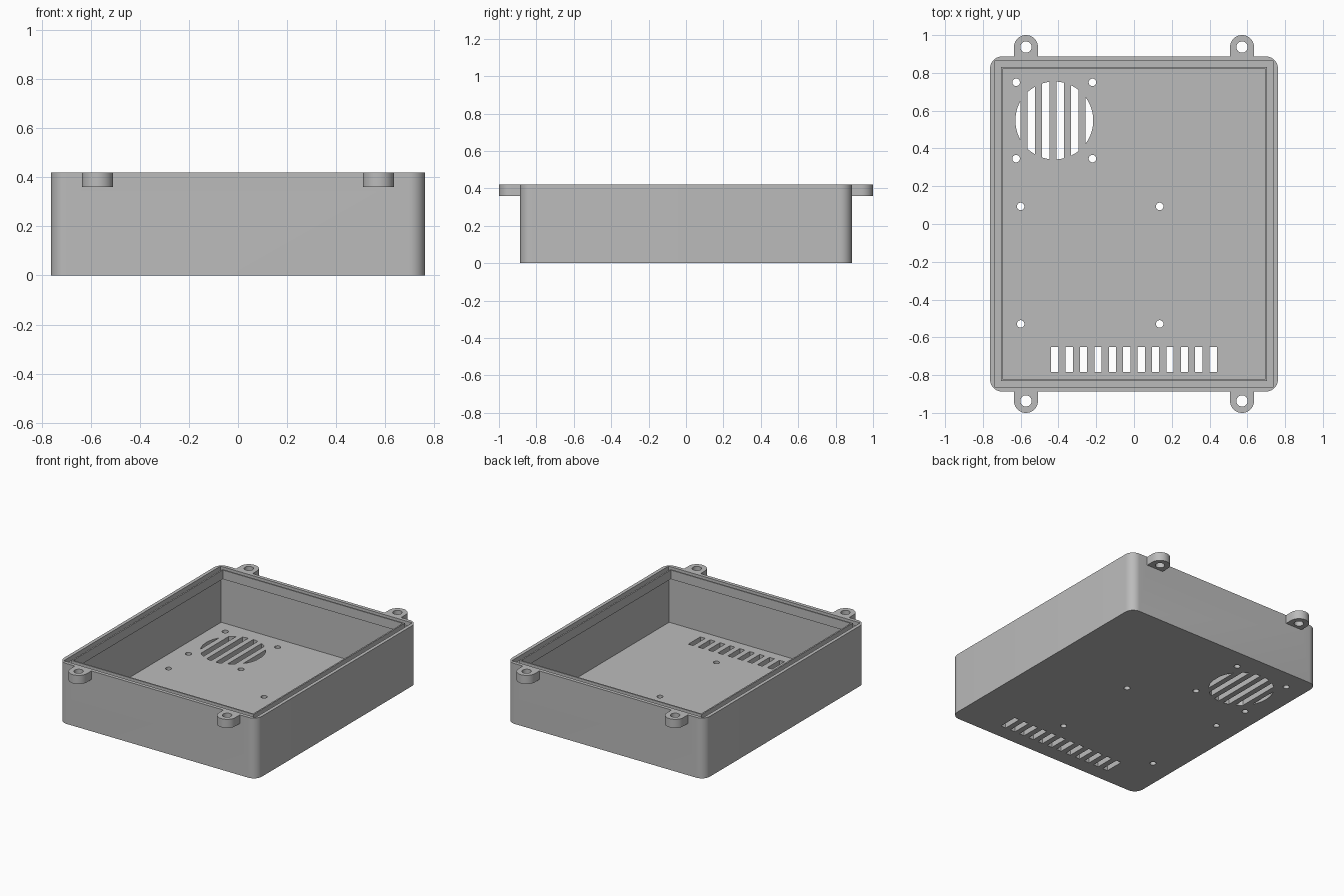
import bpy, bmesh, math

if "Cube" in bpy.data.objects:
    bpy.data.objects.remove(bpy.data.objects["Cube"])

HX, HY, TOP = 0.762, 0.887, 0.42     # outer half sizes and height
WALL, RIM_Z = 0.038, 0.357           # wall thickness, underside of thick rim

grey = bpy.data.materials.new("plain grey")
grey.diffuse_color = (0.5, 0.5, 0.5, 1)
grey.use_nodes = True
grey.node_tree.nodes["Principled BSDF"].inputs["Base Color"].default_value = grey.diffuse_color


def prism(name, pts, z0, z1):
    """Extrude a counter-clockwise outline from z0 to z1."""
    bm = bmesh.new()
    lo = [bm.verts.new((x, y, z0)) for x, y in pts]
    hi = [bm.verts.new((x, y, z1)) for x, y in pts]
    bm.faces.new(lo[::-1])
    bm.faces.new(hi)
    n = len(pts)
    for i in range(n):
        j = (i + 1) % n
        bm.faces.new((lo[i], lo[j], hi[j], hi[i]))
    me = bpy.data.meshes.new(name)
    bm.to_mesh(me)
    bm.free()
    ob = bpy.data.objects.new(name, me)
    bpy.context.collection.objects.link(ob)
    return ob


def rect(x0, x1, y0, y1):
    return [(x0, y0), (x1, y0), (x1, y1), (x0, y1)]


def arc(cx, cy, r, a0, a1, n):
    return [(cx + r * math.cos(a0 + (a1 - a0) * i / n),
             cy + r * math.sin(a0 + (a1 - a0) * i / n)) for i in range(n + 1)]


def circle(cx, cy, r, n=24):
    return arc(cx, cy, r, 0, 2 * math.pi, n)[:-1]


def rounded(hx, hy, r):
    pts = []
    for k, (sx, sy) in enumerate([(1, 1), (-1, 1), (-1, -1), (1, -1)]):
        pts += arc(sx * (hx - r), sy * (hy - r), r, k * math.pi / 2, (k + 1) * math.pi / 2, 10)
    return pts


def combine(ob, tool, op):
    mod = ob.modifiers.new("cut", 'BOOLEAN')
    mod.operation, mod.solver, mod.object = op, 'EXACT', tool
    bpy.context.view_layer.objects.active = ob
    bpy.ops.object.modifier_apply(modifier=mod.name)
    bpy.data.objects.remove(tool)


def cut(pts, z0, z1):
    combine(case, prism("cutter", pts, z0, z1), 'DIFFERENCE')


# Outer case block
case = prism("case", rounded(HX, HY, 0.063), 0, TOP)

# Mounting ears at the rim
for sx in (-1, 1):
    for sy in (-1, 1):
        cx, cy, r = sx * 0.572, sy * 0.9365, 0.0635
        a = 0 if sy > 0 else math.pi
        ear = arc(cx, cy, r, a, a + math.pi, 20)
        ear += [(cx - sy * r, sy * 0.87), (cx + sy * r, sy * 0.87)]
        combine(case, prism("ear", ear, 0.36, TOP), 'UNION')
        cut(circle(cx, cy, 0.03), 0.3, 0.5)

# Cavity below the thick rim, then the smaller opening through the rim
cut(rect(WALL - HX, HX - WALL, WALL - HY, HY - WALL), WALL, RIM_Z)
cut(rect(-0.693, 0.693, -0.822, 0.822), 0.3, 0.5)

# Seal groove around the rim
for s in (-1, 1):
    x0, x1 = sorted((s * 0.703, s * 0.738))
    cut(rect(x0, x1, -0.862, 0.862), TOP - 0.03, 0.5)
    y0, y1 = sorted((s * 0.832, s * 0.862))
    cut(rect(-0.738, 0.738, y0, y1), TOP - 0.03, 0.5)

# Row of vent slots
for i in range(12):
    x = (i - 5.5) * 0.0762
    cut(rect(x - 0.019, x + 0.019, -0.783, -0.65), -0.1, 0.1)

# Round fan grille: gaps between five bars
FX, FY, FR = -0.422, 0.548, 0.206
for i in range(6):
    mid = -0.429 + (i - 2.5) * 0.0765 - FX
    a = max(mid - 0.0195, -FR)
    b = min(mid + 0.0195, FR)
    ta, tb = math.acos(a / FR), math.acos(b / FR)
    top = arc(FX, FY, FR, tb, ta, 6)
    low = arc(FX, FY, FR, -ta, -tb, 6)
    if a == -FR:
        low = low[1:]
    if b == FR:
        low = low[:-1]
    cut(top + low, -0.1, 0.1)

# Fan screw holes and board screw holes
for sx in (-1, 1):
    for sy in (-1, 1):
        cut(circle(FX + sx * 0.202, FY + sy * 0.202, 0.02), -0.1, 0.1)
        cut(circle(-0.232 + sx * 0.368, -0.218 + sy * 0.311, 0.02), -0.1, 0.1)

# Colour and smooth corners
case.data.materials.clear()
case.data.materials.append(grey)
bpy.ops.object.select_all(action='DESELECT')
case.select_set(True)
bpy.context.view_layer.objects.active = case
bpy.ops.object.shade_smooth_by_angle(angle=math.radians(30))
